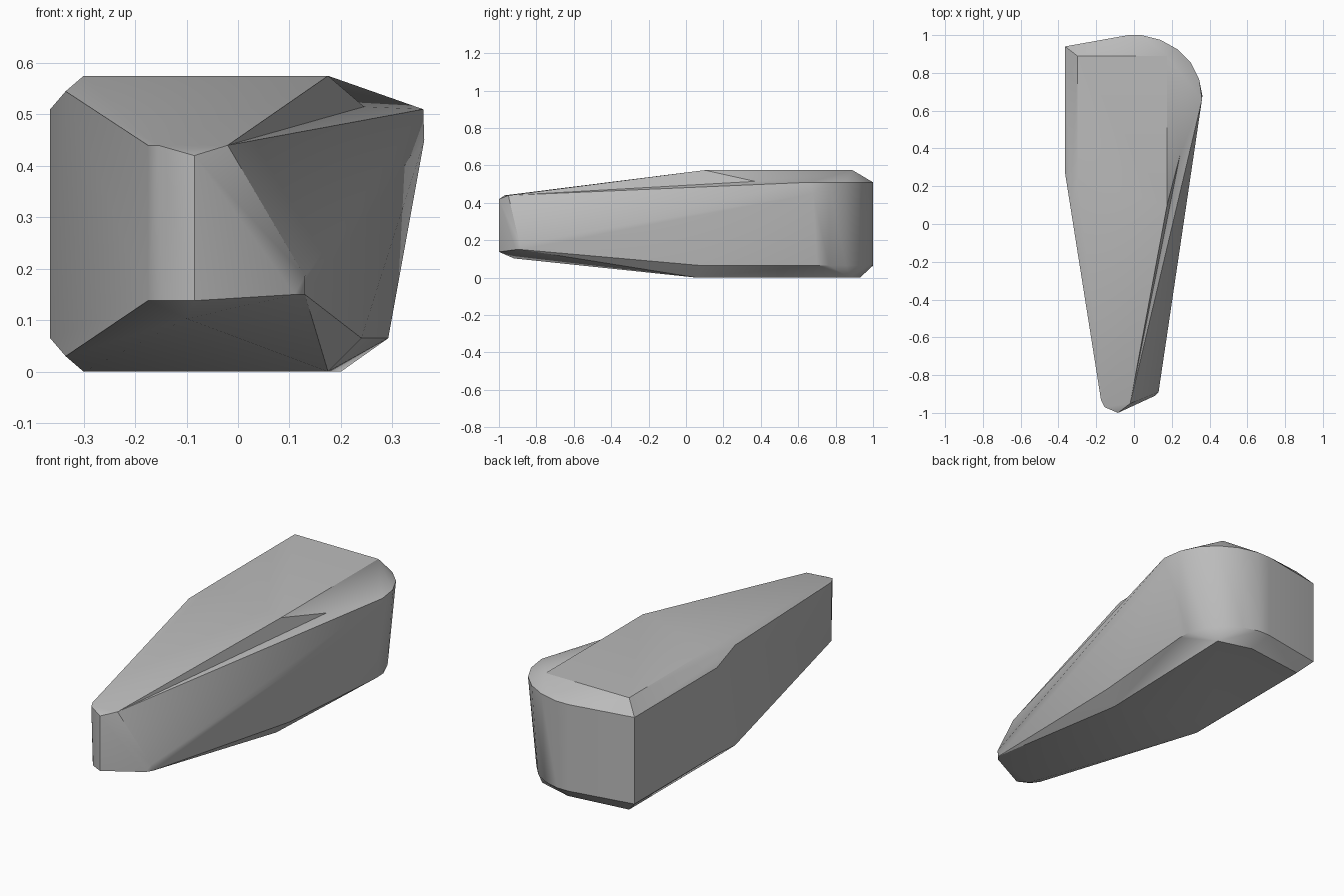
import bpy, bmesh, math
from mathutils import Vector

cube = bpy.data.objects.get("Cube")
if cube:
    bpy.data.objects.remove(cube)

grey = bpy.data.materials.new("stone_grey")
grey.use_nodes = True
colour = (0.5, 0.5, 0.5, 1)
grey.diffuse_color = colour
grey.node_tree.nodes["Principled BSDF"].inputs["Base Color"].default_value = colour


def at(height, outline):
    return [Vector((x, y, height)) for x, y in outline]


# flat top and underside
points = at(0.575, [(-0.3, 0.89), (-0.3, 0.23), (0.175, 0.1), (0.175, 0.89)])
points += at(0, [(-0.3, 0.89), (-0.3, 0.23), (0.175, 0.06), (0.2, 0.88), (0.02, 0.93)])

# straight left flank, mirrored about mid height
for top, inner in ((0.51, 0.545), (0.065, 0.03)):
    points += at(top, [(-0.365, 0.27), (-0.365, 0.94)])
    points += at(inner, [(-0.335, 0.08)])

# rounded back corner, drawn in towards the bottom
corner = [(-0.03, 1), (0.04, 1), (0.14, 0.975), (0.23, 0.925), (0.3, 0.855), (0.345, 0.765)]
points += at(0.51, corner + [(0.36, 0.66)]) + at(0.45, [(0.362, 0.68)])
points += at(0.065, [(x - 0.055 * max(x, 0) / 0.345, y) for x, y in corner])
points += at(0.065, [(0.292, 0.7), (0.24, 0.08)])

# blunt front tip
points += at(0.44, [(-0.175, -0.93), (-0.155, -0.97), (-0.02, -0.95)])
points += at(0.42, [(-0.085, -1)])
points += at(0.138, [(-0.175, -0.93), (-0.145, -0.97), (-0.085, -1)])
points += at(0.15, [(0.11, -0.91), (0.13, -0.88)]) + at(0.185, [(0.13, -0.89)])
points += at(0.103, [(-0.1, -0.92)])

bm = bmesh.new()
for p in points:
    bm.verts.new(p)
hull = bmesh.ops.convex_hull(bm, input=bm.verts[:])
spare = {v for v in hull["geom_interior"] + hull["geom_unused"] if isinstance(v, bmesh.types.BMVert)}
bmesh.ops.delete(bm, geom=list(spare), context="VERTS")

# shallow dent along the upper right shoulder
start, end = Vector((0.175, 0.1, 0.575)), Vector((0.36, 0.66, 0.51))
for edge in bm.edges[:]:
    a, b = (v.co for v in edge.verts)
    if min((a - start).length + (b - end).length, (b - start).length + (a - end).length) < 0.01:
        made = bmesh.ops.subdivide_edges(bm, edges=[edge], cuts=1)
        for v in made["geom_inner"]:
            if isinstance(v, bmesh.types.BMVert):
                v.co = (0.245, 0.37, 0.515)
bmesh.ops.triangulate(bm, faces=[f for f in bm.faces if len(f.verts) > 3])
bmesh.ops.dissolve_limit(bm, angle_limit=math.radians(1), verts=bm.verts[:], edges=bm.edges[:])
bmesh.ops.recalc_face_normals(bm, faces=bm.faces[:])

mesh = bpy.data.meshes.new("wedge_stone")
bm.to_mesh(mesh)
bm.free()
mesh.materials.append(grey)
stone = bpy.data.objects.new("wedge_stone", mesh)
bpy.context.collection.objects.link(stone)
bpy.context.view_layer.objects.active = stone
stone.select_set(True)
bpy.ops.object.shade_smooth_by_angle(angle=math.radians(30))
